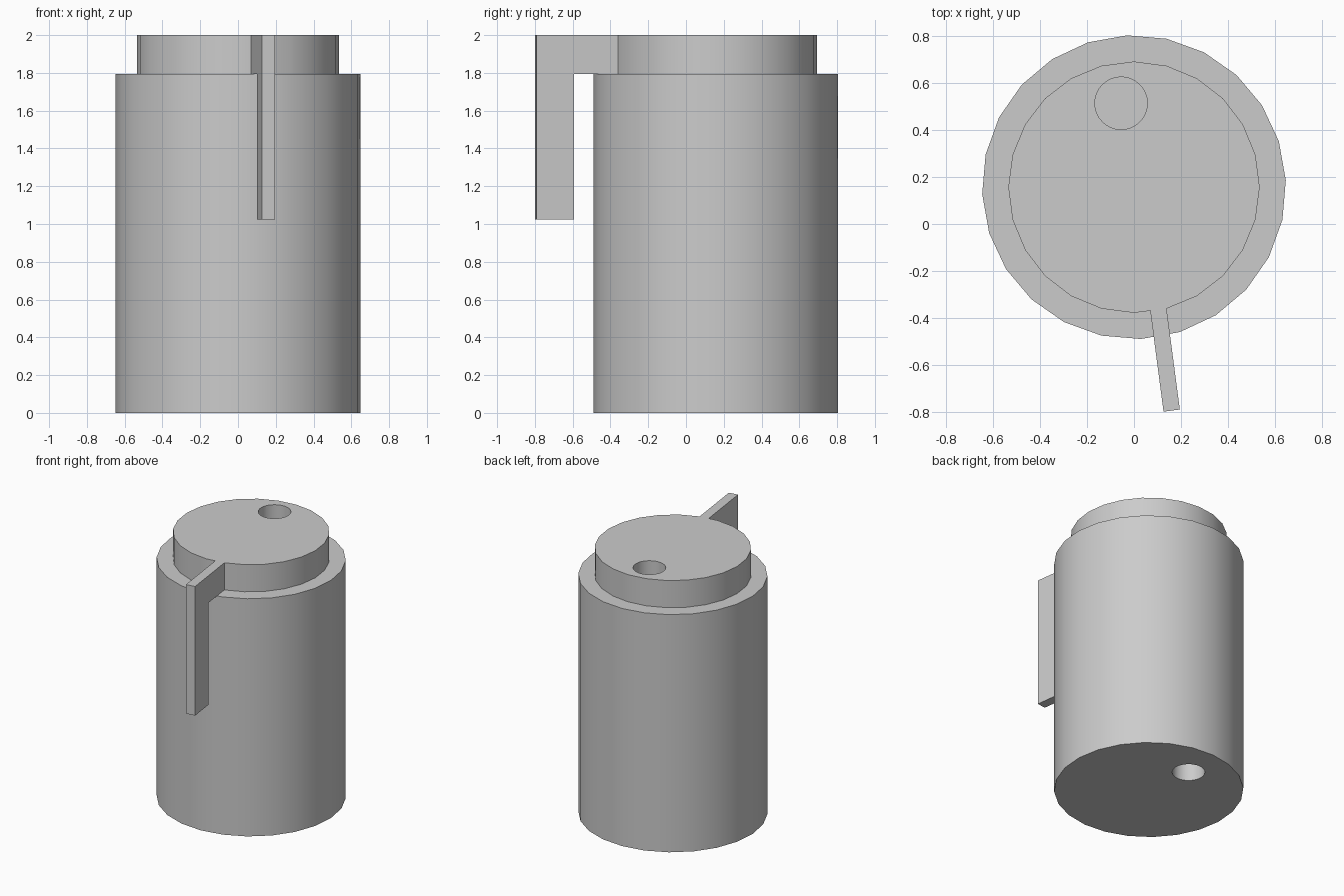
import bpy, bmesh, math
from mathutils import Vector

default = bpy.data.objects.get("Cube")
if default:
    bpy.data.objects.remove(default, do_unlink=True)

grey = bpy.data.materials.new("light grey")
grey.use_nodes = True
colour = (0.6, 0.6, 0.6, 1)
grey.diffuse_color = colour
grey.node_tree.nodes["Principled BSDF"].inputs["Base Color"].default_value = colour

CENTRE = Vector((0, 0.157, 0))
HOLE = Vector((-0.055, 0.515, 0))
RIM = 1.795          # top of the body, underside of the lid
TOP = 2.0


def ring(centre, radius, sides, z, turn=0):
    """Points of a regular polygon, starting at the front (-y)."""
    points = []
    for i in range(sides):
        a = math.radians(turn - 90) + math.tau * i / sides
        points.append(centre + Vector((radius * math.cos(a), radius * math.sin(a), z)))
    return points


def extrude(bm, face, offset):
    """Push a face along an offset and return its moved copy."""
    out = bmesh.ops.extrude_face_region(bm, geom=[face])["geom"]
    bmesh.ops.translate(bm, vec=offset, verts=[v for v in out if isinstance(v, bmesh.types.BMVert)])
    return next(f for f in out if isinstance(f, bmesh.types.BMFace))


def prism(points, height):
    bm = bmesh.new()
    base = bm.faces.new([bm.verts.new(p) for p in points])
    extrude(bm, base, Vector((0, 0, height)))
    bmesh.ops.recalc_face_normals(bm, faces=bm.faces)
    return bm


def finish(bm, name):
    bmesh.ops.recalc_face_normals(bm, faces=bm.faces)
    mesh = bpy.data.meshes.new(name)
    bm.to_mesh(mesh)
    bm.free()
    obj = bpy.data.objects.new(name, mesh)
    bpy.context.collection.objects.link(obj)
    mesh.materials.append(grey)
    return obj


def activate(obj):
    bpy.ops.object.select_all(action='DESELECT')
    obj.select_set(True)
    bpy.context.view_layer.objects.active = obj


def drill(obj, z0, z1):
    """Cut a round hole between two heights, then smooth the curved walls."""
    cutter = finish(prism(ring(HOLE, 0.112, 32, z0), z1 - z0), "hole_cutter")
    cutter.hide_render = True
    mod = obj.modifiers.new("hole", 'BOOLEAN')
    mod.operation = 'DIFFERENCE'
    mod.solver = 'EXACT'
    mod.object = cutter
    activate(obj)
    bpy.ops.object.modifier_apply(modifier=mod.name)
    bpy.data.objects.remove(cutter, do_unlink=True)
    activate(obj)
    bpy.ops.object.shade_smooth_by_angle(angle=math.radians(30))


# Body: a tall cylinder with a hole in its underside
body = finish(prism(ring(CENTRE, 0.648, 24, 0, 2.6), RIM), "body")
drill(body, -0.1, 1.6)

# Lid: a thinner disc, with half of one front facet pulled out as the handle
outline = ring(CENTRE, 0.536, 24, RIM)
corner = outline[1].copy()
middle = (outline[0] + outline[1]) / 2
a = math.radians(-82.5)
outward = Vector((math.cos(a), math.sin(a), 0))
arm = 0.234
outline[1:1] = [middle, middle + outward * arm, corner + outward * arm]
bm = prism(outline, TOP - RIM)

# Handle: extend the end of the arm, then drop a grip from its underside
tip = (middle + corner) / 2 + outward * arm + Vector((0, 0, (TOP - RIM) / 2))
end = min(bm.faces, key=lambda f: (f.calc_center_median() - tip).length)
extrude(bm, end, outward * 0.2)
bmesh.ops.recalc_face_normals(bm, faces=bm.faces)
under = tip + outward * 0.1 - Vector((0, 0, (TOP - RIM) / 2))
bottom = min(bm.faces, key=lambda f: (f.calc_center_median() - under).length)
extrude(bm, bottom, Vector((0, 0, 1.025 - RIM)))
bmesh.ops.dissolve_limit(bm, angle_limit=math.radians(1), verts=bm.verts, edges=bm.edges)
lid = finish(bm, "lid_with_handle")
drill(lid, RIM - 0.1, TOP + 0.1)
